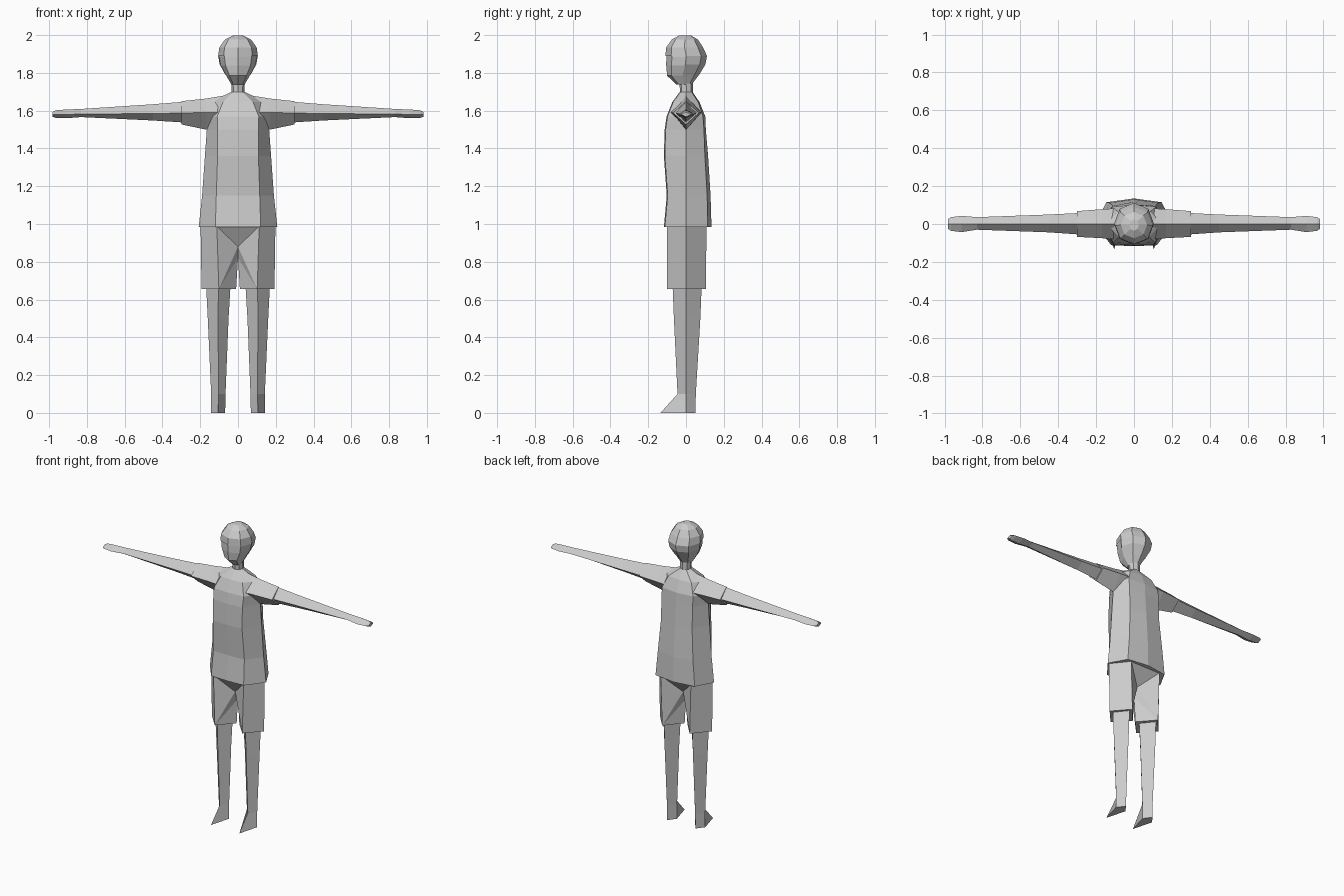
import bpy, bmesh

if "Cube" in bpy.data.objects:
    bpy.data.objects.remove(bpy.data.objects["Cube"])


def make(name, bm, mirror=False):
    bmesh.ops.recalc_face_normals(bm, faces=bm.faces)
    me = bpy.data.meshes.new(name)
    bm.to_mesh(me)
    bm.free()
    ob = bpy.data.objects.new(name, me)
    bpy.context.collection.objects.link(ob)
    if mirror:
        ob.modifiers.new("Mirror", 'MIRROR').use_mirror_merge = False
    return ob


def loft(rings, caps=(True, True)):
    bm = bmesh.new()
    loops = [[bm.verts.new(p) for p in r] for r in rings]
    for a, b in zip(loops, loops[1:]):
        n = len(a)
        for i in range(n):
            j = (i + 1) % n
            bm.faces.new((a[i], a[j], b[j], b[i]))
    for use, loop in zip(caps, (loops[0], loops[-1])):
        if use:
            bm.faces.new(loop)
    return bm


def diamond_z(z, x0, x1, y0, y1):
    # four-sided section across a vertical limb
    m = (x0 + x1) / 2
    return [(x1, 0, z), (m, y1, z), (x0, 0, z), (m, y0, z)]


def diamond_x(x, z0, zm, z1, y0, y1):
    # four-sided section across an arm
    return [(x, y0, zm), (x, 0, z1), (x, y1, zm), (x, 0, z0)]


def body_ring(z, side, fx, fy, bx, by, bc):
    # torso section: side ridges, flat front, ridged back
    return [(side, 0, z), (bx, by, z), (0, bc, z), (-bx, by, z),
            (-side, 0, z), (-fx, fy, z), (0, fy - 0.005, z), (fx, fy, z)]


def oval(z, w, y0, y1, grow=0.0):
    # eight-sided section for head, hair and neck
    m, d, w = (y0 + y1) / 2, (y1 - y0) / 2 + grow, w + grow
    k = 0.72
    return [(w * a, m + d * b, z) for a, b in
            ((1, 0), (k, k), (0, 1), (-k, k), (-1, 0), (-k, -k), (0, -1), (k, -k))]


# Head
head = [(1.738, .035, -.05, .03), (1.785, .062, -.10, .065), (1.84, .092, -.105, .098),
        (1.885, .10, -.104, .106), (1.93, .094, -.10, .085), (1.972, .064, -.07, .058),
        (1.994, .02, -.03, .02)]
make("head", loft([oval(*r) for r in head]))

# Hair shell, open over the face
bm = loft([oval(r[0] + .005, *r[1:], grow=.005) for r in head[1:]], (False, True))
face = [f for f in bm.faces
        if f.calc_center_median().y < -.03 and f.calc_center_median().z < 1.90]
bmesh.ops.delete(bm, geom=face, context='FACES')
make("hair", bm)

# Neck
make("neck", loft([oval(1.66, .042, -.04, .04), oval(1.70, .034, -.032, .036),
                   oval(1.76, .036, -.035, .036)]))

# Shirt body
make("shirt_body", loft([
    body_ring(.985, .208, .12, -.112, .145, .115, .135),
    body_ring(1.15, .19, .115, -.097, .13, .112, .13),
    body_ring(1.36, .175, .108, -.112, .115, .10, .117),
    body_ring(1.50, .165, .108, -.108, .115, .095, .105),
    body_ring(1.57, .17, .11, -.098, .115, .09, .102),
    body_ring(1.645, .145, .08, -.068, .085, .065, .072),
    body_ring(1.70, .036, .022, -.028, .022, .028, .034)]))

# Sleeves
make("sleeves", loft([
    diamond_x(.06, 1.50, 1.59, 1.682, -.085, .085),
    diamond_x(.17, 1.50, 1.59, 1.664, -.075, .078),
    diamond_x(.30, 1.527, 1.588, 1.65, -.068, .068)]), True)

# Arms and hands
make("arms", loft([
    diamond_x(.25, 1.535, 1.588, 1.65, -.058, .06),
    diamond_x(.45, 1.548, 1.585, 1.634, -.044, .05),
    diamond_x(.83, 1.566, 1.582, 1.609, -.03, .036),
    diamond_x(.91, 1.56, 1.58, 1.606, -.043, .043),
    diamond_x(.965, 1.562, 1.58, 1.602, -.036, .036),
    diamond_x(.983, 1.568, 1.58, 1.592, -.026, .026)]), True)

# Shorts: half built here and mirrored
bm = bmesh.new()
v = bm.verts.new
top_out, top_front, top_back = v((.198, 0, .988)), v((.112, -.10, .988)), v((.112, .108, .988))
mid_front, mid_back = v((0, -.10, .988)), v((0, .108, .988))
crotch = [v((0, y, z)) for y, z in ((-.03, .88), (0, .82), (.03, .88))]
hem = [v(p) for p in diamond_z(.655, .01, .193, -.10, .106)]
for f in ((top_out, hem[0], hem[3], top_front), (top_out, top_back, hem[1], hem[0]),
          (top_front, hem[3], crotch[0]), (crotch[0], hem[3], crotch[1]),
          (crotch[1], hem[3], hem[2]), (crotch[1], hem[2], hem[1]),
          (crotch[2], crotch[1], hem[1]), (top_back, crotch[2], hem[1]),
          (mid_front, top_front, crotch[0]), (mid_back, crotch[2], top_back), hem):
    bm.faces.new(f)
make("shorts", bm, True)

# Legs and pointed feet
make("legs", loft([
    diamond_z(.70, .038, .17, -.072, .084),
    diamond_z(.50, .05, .16, -.064, .076),
    diamond_z(.10, .066, .142, -.045, .052),
    diamond_z(0, .068, .142, -.135, .05)]), True)
